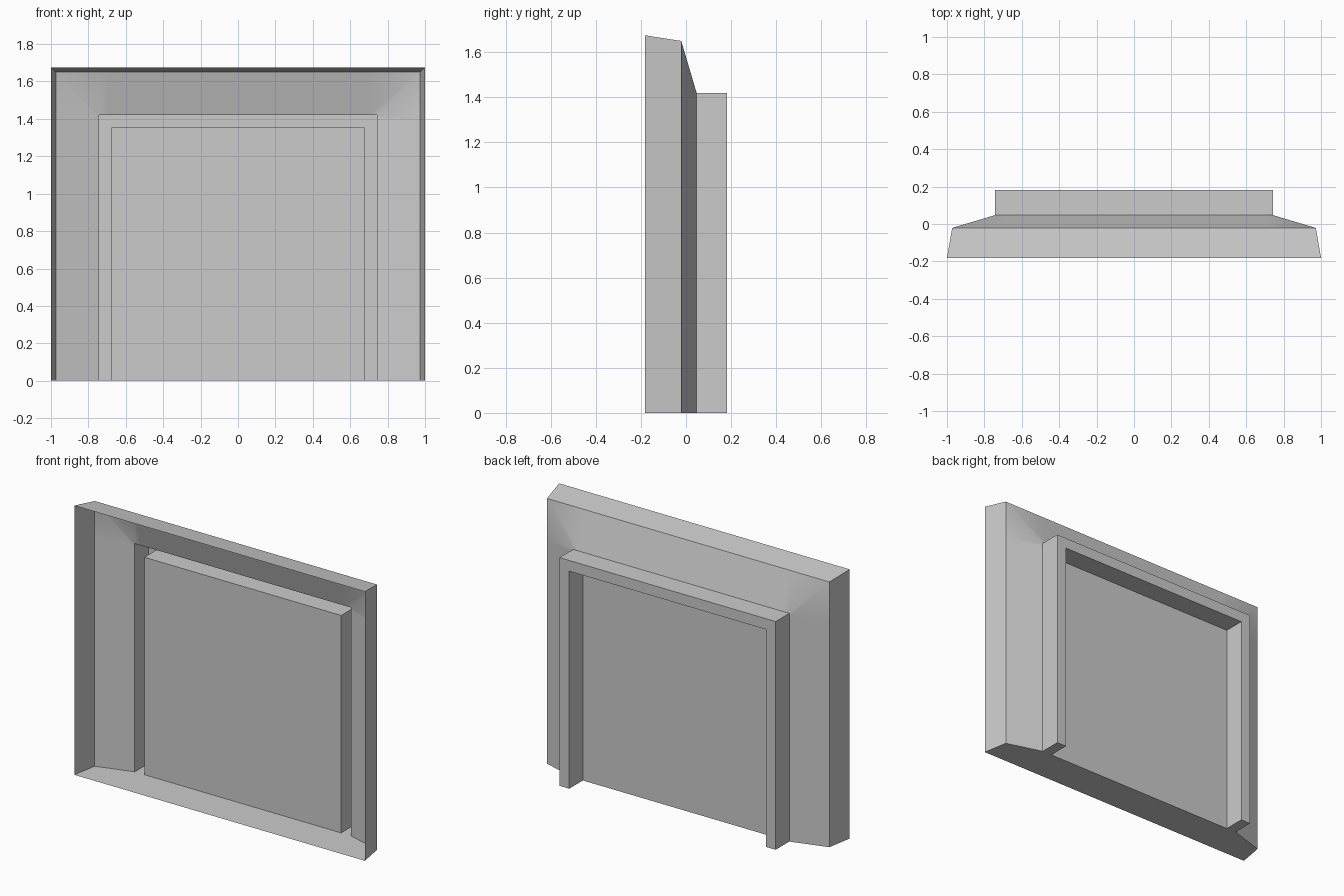
import bpy
import bmesh
import math

cube = bpy.data.objects.get("Cube")
if cube:
    bpy.data.objects.remove(cube, do_unlink=True)

GREY = (0.6, 0.6, 0.6, 1.0)
mat = bpy.data.materials.new("light_grey")
mat.use_nodes = True
mat.diffuse_color = GREY
mat.node_tree.nodes["Principled BSDF"].inputs["Base Color"].default_value = GREY

# Frame profile from the front lip to the recessed panel: half width, height, depth
profile = [
    (1.0, 1.675, -0.181),    # front lip
    (0.972, 1.65, -0.021),   # end of outer casing
    (0.744, 1.42, 0.047),    # end of sloped band
    (0.744, 1.42, 0.181),    # back of raised rim
    (0.677, 1.353, 0.181),   # inner edge of rim
    (0.677, 1.353, 0.047),   # panel edge
]


def arch(bm, half, top, y):
    """Vertices of one arch, with support loops beside the corners."""
    side = min(1.4, top - 0.02)
    inner = min(0.7, half - 0.03)
    right = [(half, 0), (half, side), (half, top), (inner, top)]
    left = [(-x, z) for x, z in reversed(right)]
    return [bm.verts.new((x, y, z)) for x, z in right + left]


bm = bmesh.new()
loops = [arch(bm, *p) for p in profile]

# Casing, sloped band and rim: bridge each arch to the next
for a, b in zip(loops, loops[1:]):
    for i in range(len(a) - 1):
        bm.faces.new((a[i], a[i + 1], b[i + 1], b[i]))

# Panel and floor
bm.faces.new(loops[-1])
bm.faces.new([l[0] for l in loops] + [l[-1] for l in reversed(loops)])
bmesh.ops.recalc_face_normals(bm, faces=bm.faces)

# Turn the shell so its casing faces outward
bm.faces.ensure_lookup_table()
if bm.faces[0].normal.x < 0:
    bmesh.ops.reverse_faces(bm, faces=bm.faces)

mesh = bpy.data.meshes.new("panel_frame")
bm.to_mesh(mesh)
bm.free()
mesh.materials.append(mat)
frame = bpy.data.objects.new("panel_frame", mesh)
bpy.context.collection.objects.link(frame)

# Soft mitres on the sloped band, crisp edges elsewhere
bpy.ops.object.select_all(action="DESELECT")
frame.select_set(True)
bpy.context.view_layer.objects.active = frame
bpy.ops.object.shade_smooth_by_angle(angle=math.radians(30))
